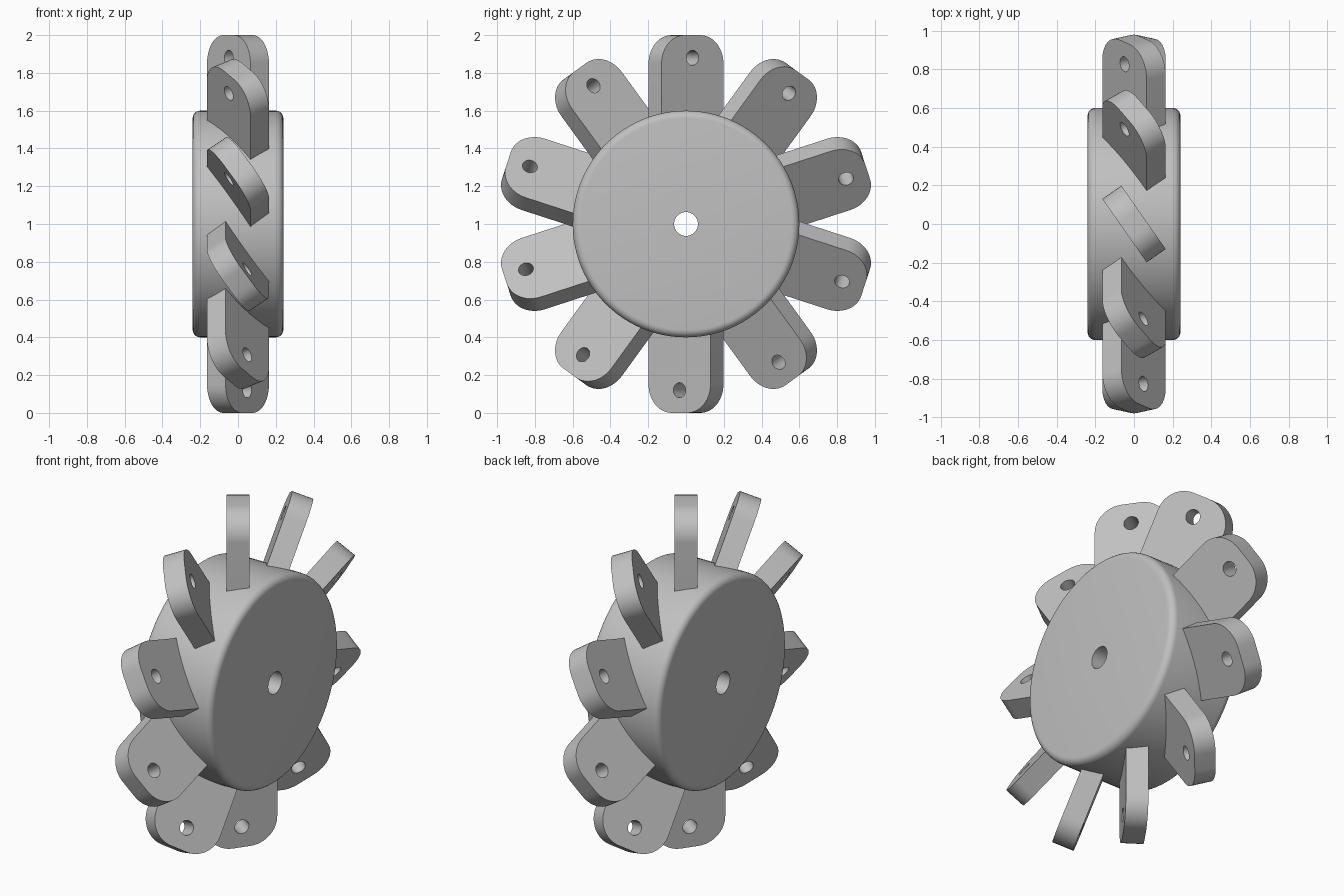
import bpy, bmesh
from math import pi, sin, cos, radians
from mathutils import Vector, Matrix

if "Cube" in bpy.data.objects:
    bpy.data.objects.remove(bpy.data.objects["Cube"])

grey = bpy.data.materials.new("light_grey")
grey.use_nodes = True
COLOUR = (0.53, 0.53, 0.53, 1)
grey.diffuse_color = COLOUR
grey.node_tree.nodes["Principled BSDF"].inputs["Base Color"].default_value = COLOUR

HUB_RADIUS, HUB_HALF, BORE, FILLET = 0.6, 0.24, 0.063, 0.04
BLADES, WIDTH, THICK, PITCH = 10, 0.4, 0.12, radians(55)
ROOT, TIP, CORNER = 0.5, 1.0, 0.15
HOLE_AT, HOLE_RADIUS = 0.88, 0.04
CENTRE = Matrix.Translation((0, 0, 1))


def arc(cx, cy, r, start, end, steps):
    angles = [start + (end - start) * i / steps for i in range(steps + 1)]
    return [(cx + r * cos(a), cy + r * sin(a)) for a in angles]


def finish(obj):
    obj.data.materials.clear()
    obj.data.materials.append(grey)
    bpy.ops.object.select_all(action='DESELECT')
    obj.select_set(True)
    bpy.context.view_layer.objects.active = obj
    bpy.ops.object.shade_smooth_by_angle(angle=radians(30))


def add_mesh(name, bm):
    mesh = bpy.data.meshes.new(name)
    bm.to_mesh(mesh)
    bm.free()
    obj = bpy.data.objects.new(name, mesh)
    bpy.context.collection.objects.link(obj)
    return obj


# Hub: filleted drum with a through bore, turned about the x axis
e, r = HUB_HALF - FILLET, HUB_RADIUS - FILLET
profile = [(HUB_HALF, BORE)] + arc(e, r, FILLET, 0, pi / 2, 6)
profile += arc(-e, r, FILLET, pi / 2, pi, 6) + [(-HUB_HALF, BORE)]
bm = bmesh.new()
ring = [bm.verts.new((x, 0, z)) for x, z in profile]
edges = [bm.edges.new((a, b)) for a, b in zip(ring, ring[1:] + ring[:1])]
bmesh.ops.spin(bm, geom=ring + edges, cent=(0, 0, 0), axis=(1, 0, 0),
               angle=2 * pi, steps=96, use_merge=True)
bmesh.ops.remove_doubles(bm, verts=bm.verts, dist=1e-5)
bmesh.ops.recalc_face_normals(bm, faces=bm.faces)
hub = add_mesh("hub", bm)
hub.matrix_world = CENTRE
finish(hub)

# Blade: flat paddle with rounded outer corners and a round hole
h = WIDTH / 2
outline = [(-h, ROOT), (h, ROOT)]
outline += arc(h - CORNER, TIP - CORNER, CORNER, 0, pi / 2, 12)
outline += arc(CORNER - h, TIP - CORNER, CORNER, pi / 2, pi, 12)
hole = arc(0, HOLE_AT, HOLE_RADIUS, 0, 2 * pi, 32)[:-1]
curve = bpy.data.curves.new("blade_profile", 'CURVE')
curve.dimensions = '2D'
curve.fill_mode = 'BOTH'
curve.extrude = THICK / 2
for loop in (outline, hole):
    spline = curve.splines.new('POLY')
    spline.points.add(len(loop) - 1)
    for p, (x, y) in zip(spline.points, loop):
        p.co = (x, y, 0, 1)
    spline.use_cyclic_u = True
source = bpy.data.objects.new("blade_profile", curve)
bpy.context.collection.objects.link(source)
bm = bmesh.new()
bm.from_mesh(source.to_mesh())
source.to_mesh_clear()
bpy.data.objects.remove(source)
bmesh.ops.remove_doubles(bm, verts=bm.verts, dist=1e-5)
bmesh.ops.recalc_face_normals(bm, faces=bm.faces)

# Stand the paddle up (length along z) and pitch it about its own length
across = Vector((cos(PITCH), -sin(PITCH), 0))
up = Vector((0, 0, 1))
pitch = Matrix((across, up, across.cross(up))).transposed().to_4x4()
bm.transform(pitch)
blade = add_mesh("blade_01", bm)
finish(blade)

# Ring of blades around the hub
for i in range(BLADES):
    obj = blade
    if i:
        obj = bpy.data.objects.new(f"blade_{i + 1:02d}", blade.data)
        bpy.context.collection.objects.link(obj)
    obj.matrix_world = CENTRE @ Matrix.Rotation(2 * pi * i / BLADES, 4, 'X')
